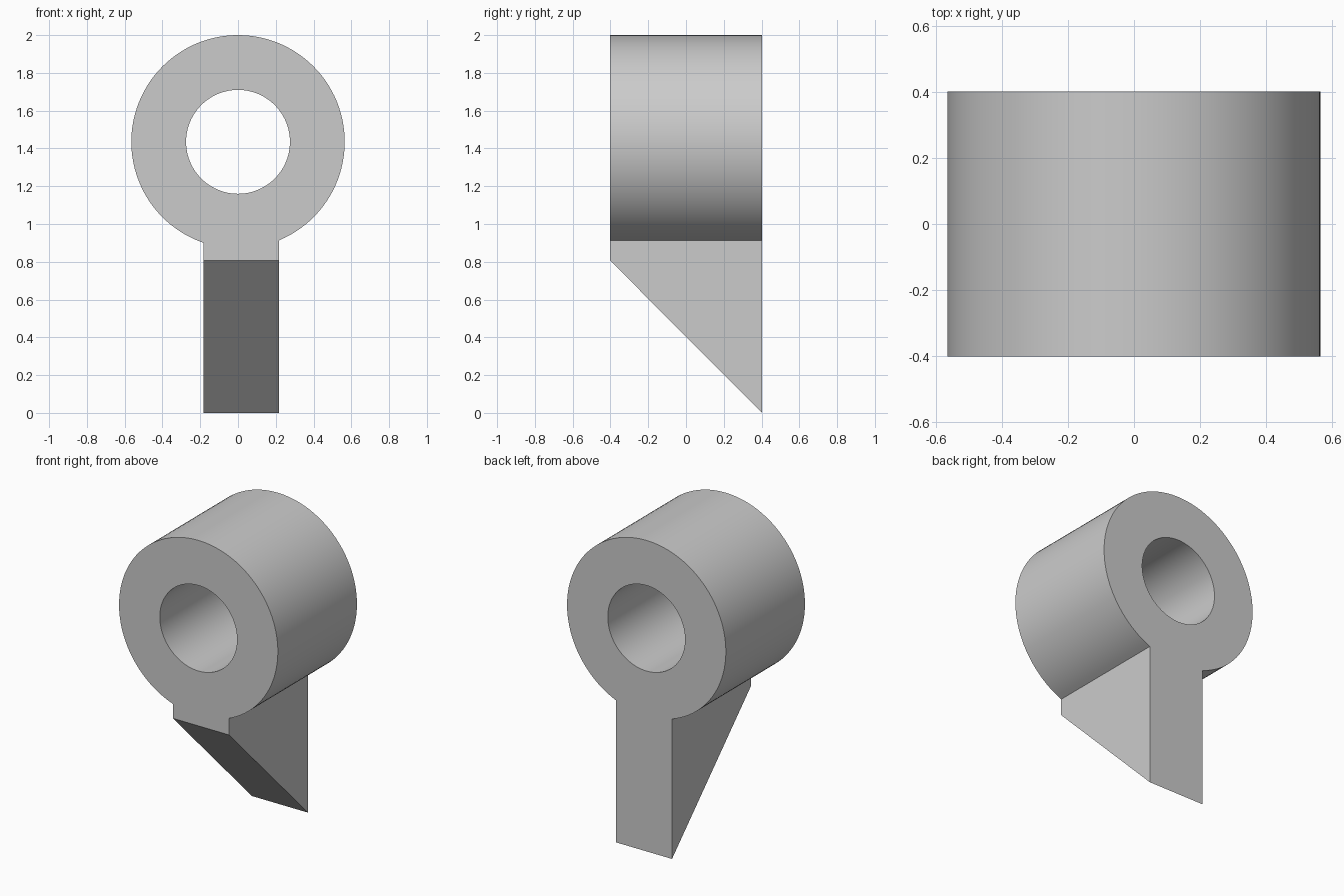
import bpy, bmesh, math
from mathutils import Vector

cube = bpy.data.objects.get("Cube")
if cube:
    bpy.data.objects.remove(cube, do_unlink=True)

CENTRE_Z, OUTER, BORE = 1.435, 0.565, 0.275
LEFT, RIGHT = -0.182, 0.217      # leg sides
HALF_DEPTH, TOE_Z = 0.402, 0.807
SEGMENTS = 96

grey = bpy.data.materials.new("plain grey")
grey.use_nodes = True
colour = (0.6, 0.6, 0.6, 1)
grey.diffuse_color = colour
grey.node_tree.nodes["Principled BSDF"].inputs["Base Color"].default_value = colour


def arc(radius, start, end, count):
    """Points on an arc about the ring centre, on the front plane."""
    angles = [start + (end - start) * i / count for i in range(count + 1)]
    return [(radius * math.cos(a), -HALF_DEPTH, CENTRE_Z + radius * math.sin(a)) for a in angles]


def add_loop(bm, points):
    verts = [bm.verts.new(p) for p in points]
    return [bm.edges.new((v, verts[i - 1])) for i, v in enumerate(verts)]


bm = bmesh.new()

# Keyhole-shaped outline: ring running into the leg, plus the bore
start = -math.acos(RIGHT / OUTER)
end = 2 * math.pi - math.acos(LEFT / OUTER)
outline = arc(OUTER, start, end, SEGMENTS)
outline += [(LEFT, -HALF_DEPTH, 0), (RIGHT, -HALF_DEPTH, 0)]
edges = add_loop(bm, outline)
edges += add_loop(bm, arc(BORE, 0, 2 * math.pi, SEGMENTS)[:-1])
bmesh.ops.triangle_fill(bm, edges=edges, use_beauty=True, normal=(0, -1, 0))

# Extrude front to back
front = bm.faces[:]
result = bmesh.ops.extrude_face_region(bm, geom=front, use_keep_orig=True)
back = [g for g in result["geom"] if isinstance(g, bmesh.types.BMVert)]
bmesh.ops.translate(bm, verts=back, vec=(0, 2 * HALF_DEPTH, 0))

# Slice the underside of the leg to a wedge and close the cut
cut = bmesh.ops.bisect_plane(
    bm, geom=bm.verts[:] + bm.edges[:] + bm.faces[:], dist=1e-5,
    plane_co=Vector((0, -HALF_DEPTH, TOE_Z)),
    plane_no=Vector((0, -TOE_Z, -2 * HALF_DEPTH)), clear_outer=True)
bmesh.ops.holes_fill(bm, edges=[e for e in bm.edges if e.is_boundary], sides=0)
bmesh.ops.recalc_face_normals(bm, faces=bm.faces[:])

mesh = bpy.data.meshes.new("ring_with_wedge_leg")
bm.to_mesh(mesh)
bm.free()
mesh.materials.append(grey)
body = bpy.data.objects.new("ring_with_wedge_leg", mesh)
bpy.context.collection.objects.link(body)

# Smooth the curved walls, keep the rims sharp
bpy.ops.object.select_all(action="DESELECT")
body.select_set(True)
bpy.context.view_layer.objects.active = body
bpy.ops.object.shade_smooth_by_angle(angle=math.radians(30))
